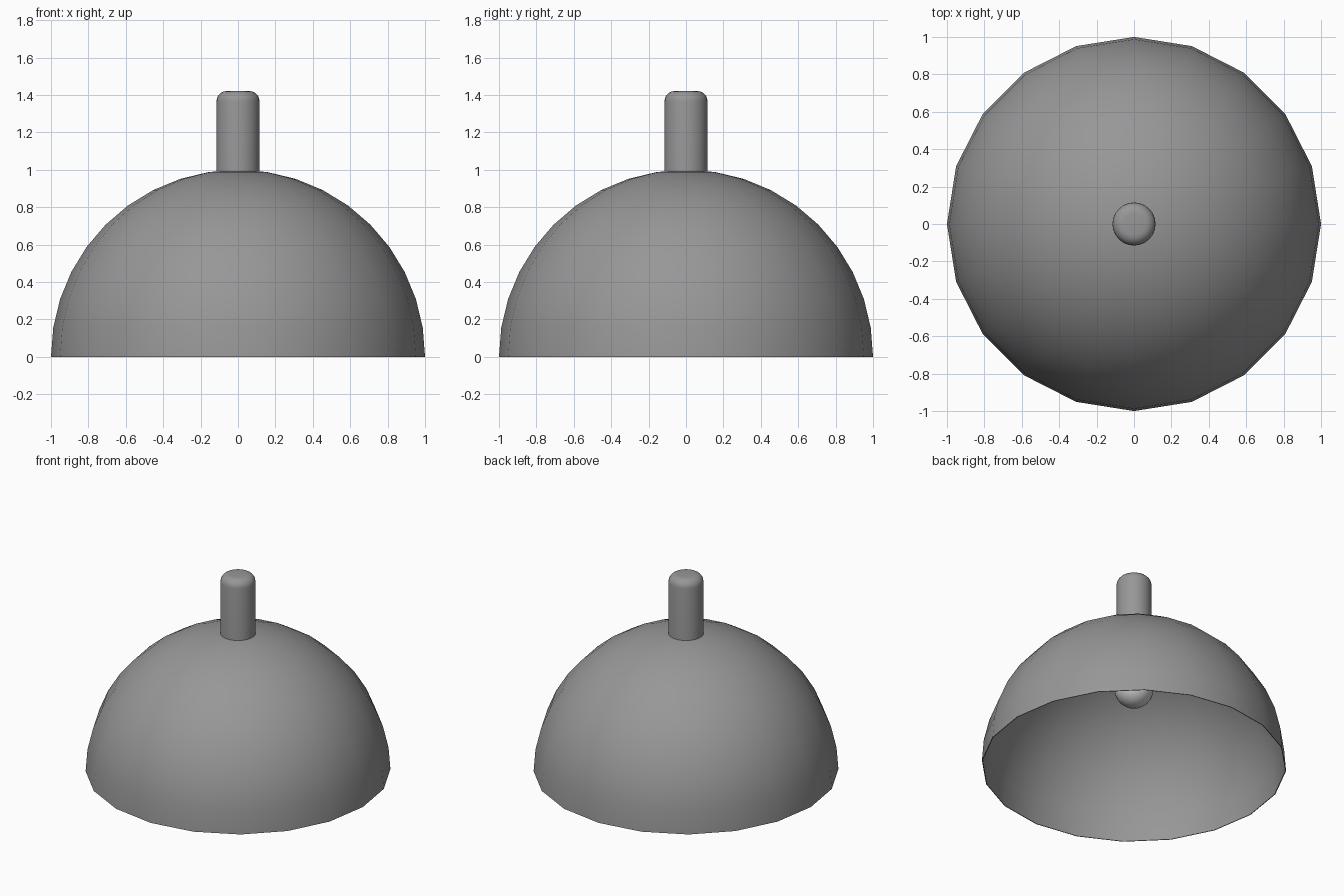
import bpy, bmesh, math

if "Cube" in bpy.data.objects:
    bpy.data.objects.remove(bpy.data.objects["Cube"])


def material(name, value):
    """Plain grey material."""
    mat = bpy.data.materials.new(name)
    mat.diffuse_color = (value, value, value, 1)
    mat.use_nodes = True
    mat.node_tree.nodes["Principled BSDF"].inputs["Base Color"].default_value = mat.diffuse_color
    return mat


def lathe(name, profile, sides, mat, angle=40):
    """Spin a list of (radius, z) points round the z axis."""
    bm = bmesh.new()
    verts = [bm.verts.new((r, 0, z)) for r, z in profile]
    edges = [bm.edges.new(pair) for pair in zip(verts, verts[1:])]
    bmesh.ops.spin(bm, geom=verts + edges, cent=(0, 0, 0), axis=(0, 0, 1),
                   angle=math.tau, steps=sides, use_merge=False)
    bmesh.ops.remove_doubles(bm, verts=bm.verts, dist=1e-5)
    bmesh.ops.recalc_face_normals(bm, faces=bm.faces)
    mesh = bpy.data.meshes.new(name)
    bm.to_mesh(mesh)
    bm.free()
    mesh.materials.append(mat)
    obj = bpy.data.objects.new(name, mesh)
    bpy.context.collection.objects.link(obj)
    bpy.ops.object.select_all(action='DESELECT')
    bpy.context.view_layer.objects.active = obj
    obj.select_set(True)
    bpy.ops.object.shade_smooth_by_angle(angle=math.radians(angle))
    return obj


def arc(radius, start, end, steps, z=0.0):
    """Points on a circular arc, from start to end degrees above the horizon."""
    pts = []
    for i in range(steps + 1):
        a = math.radians(start + (end - start) * i / steps)
        pts.append((max(0.0, radius * math.cos(a)), z + radius * math.sin(a)))
    return pts


dark = material("dark_grey", 0.31)
pale = material("pale_glass", 0.8)

# Thin hemispherical shade, open underneath, 20 sides
lathe("shade", arc(1.0, 0, 90, 10) + arc(0.995, 90, 0, 10) + [(1.0, 0)], 20, dark)

# Stem with a rounded, flat-topped end, running through the shade to the bulb
top = [(r + 0.06, z) for r, z in arc(0.055, 0, 90, 5, 1.366)]
lathe("stem", [(0, 0.6), (0.115, 0.6)] + top + [(0, 1.422)], 32, dark)

# Light bulb inside the shade
lathe("bulb", arc(0.128, -90, 90, 12, 0.58), 32, pale)
